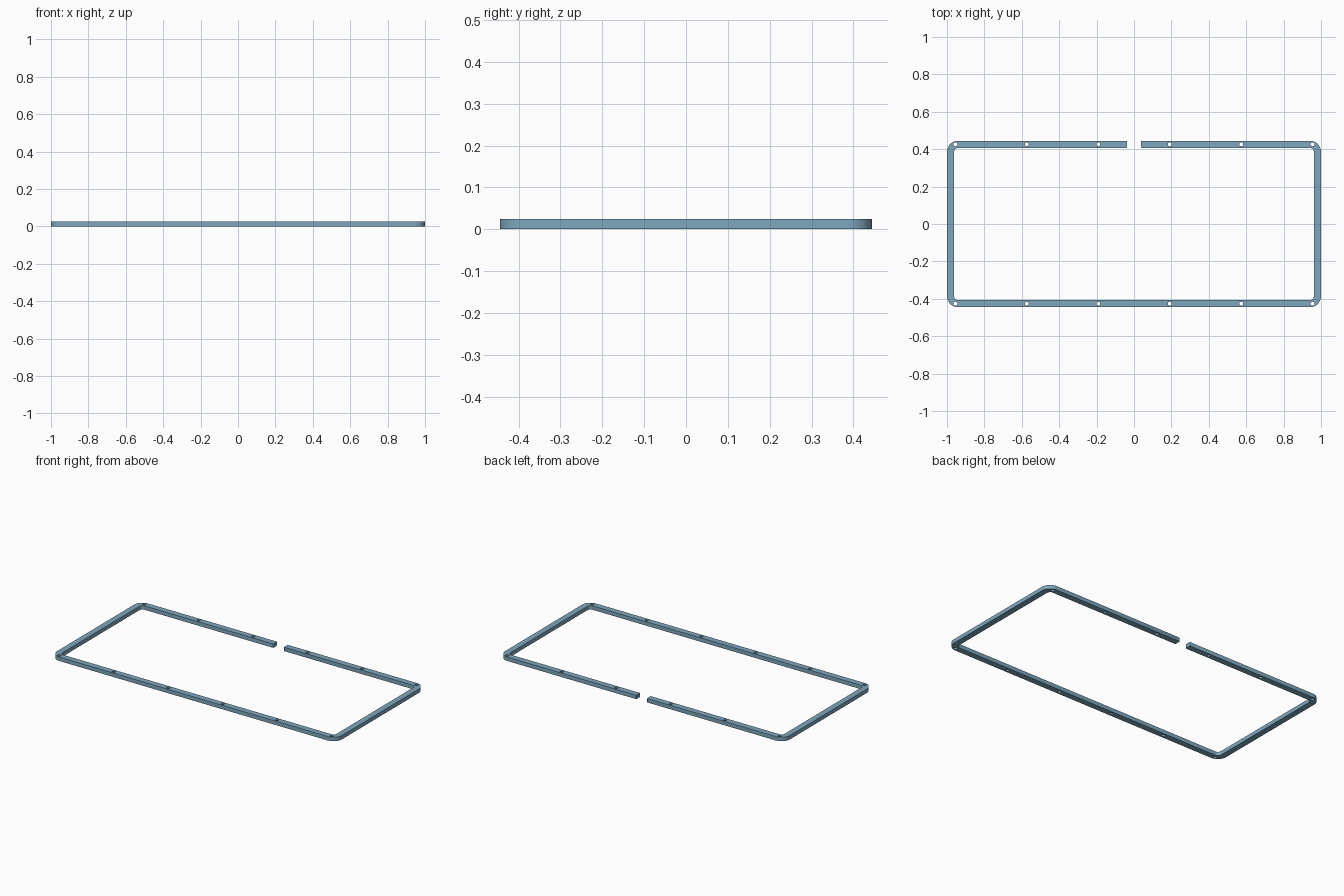
import bpy, bmesh, math

if "Cube" in bpy.data.objects:
    bpy.data.objects.remove(bpy.data.objects["Cube"])

HALF_X, HALF_Y, WIDTH, HEIGHT = 1.0, 0.445, 0.038, 0.025
GAP, OUT_R, IN_R, END_R, HOLE_R = 0.0375, 0.06, 0.022, 0.004, 0.0105


def arc(cx, cy, r, start, end, steps):
    """Points on a circular arc, angles in degrees."""
    return [(cx + r * math.cos(math.radians(start + (end - start) * i / steps)),
             cy + r * math.sin(math.radians(start + (end - start) * i / steps)))
            for i in range(steps + 1)]


def corners(hx, hy, r):
    """Four rounded corners, clockwise from the back right."""
    pts = []
    for sx, sy, a in ((1, 1, 90), (1, -1, 0), (-1, -1, -90), (-1, 1, -180)):
        pts += arc(sx * (hx - r), sy * (hy - r), r, a, a - 90, 12)
    return pts


# Outline of the open frame: outer edge, left end, inner edge, right end
inner_y = HALF_Y - WIDTH
outline = corners(HALF_X, HALF_Y, OUT_R)
outline += arc(-GAP - END_R, HALF_Y - END_R, END_R, 90, 0, 3)
outline += arc(-GAP - END_R, inner_y + END_R, END_R, 0, -90, 3)
outline += corners(HALF_X - WIDTH, inner_y, IN_R)[::-1]
outline += arc(GAP + END_R, inner_y + END_R, END_R, 270, 180, 3)
outline += arc(GAP + END_R, HALF_Y - END_R, END_R, 180, 90, 3)

# Screw holes along the front and back rails
loops = [outline]
for y in (-HALF_Y + WIDTH / 2, HALF_Y - WIDTH / 2):
    for i in range(6):
        loops.append(arc(-0.955 + 0.382 * i, y, HOLE_R, 0, 360, 20)[:-1])

# Fill the flat profile and extrude it
bm = bmesh.new()
edges = []
for pts in loops:
    vs = [bm.verts.new((x, y, 0)) for x, y in pts]
    edges += [bm.edges.new((vs[i], vs[(i + 1) % len(vs)])) for i in range(len(vs))]
bmesh.ops.triangle_fill(bm, edges=edges, use_beauty=True, normal=(0, 0, 1))
ext = bmesh.ops.extrude_face_region(bm, geom=bm.faces[:], use_keep_orig=True)
top = [g for g in ext["geom"] if isinstance(g, bmesh.types.BMVert)]
bmesh.ops.translate(bm, verts=top, vec=(0, 0, HEIGHT))
bmesh.ops.recalc_face_normals(bm, faces=bm.faces[:])
mesh = bpy.data.meshes.new("open_frame")
bm.to_mesh(mesh)
bm.free()

# Single blue-grey finish
mat = bpy.data.materials.new("blue grey")
mat.diffuse_color = (0.21, 0.39, 0.52, 1)
mat.use_nodes = True
mat.node_tree.nodes["Principled BSDF"].inputs["Base Color"].default_value = mat.diffuse_color
mesh.materials.append(mat)

frame = bpy.data.objects.new("open_frame", mesh)
bpy.context.collection.objects.link(frame)
bpy.context.view_layer.objects.active = frame
frame.select_set(True)
bpy.ops.object.shade_smooth_by_angle(angle=math.radians(35))
